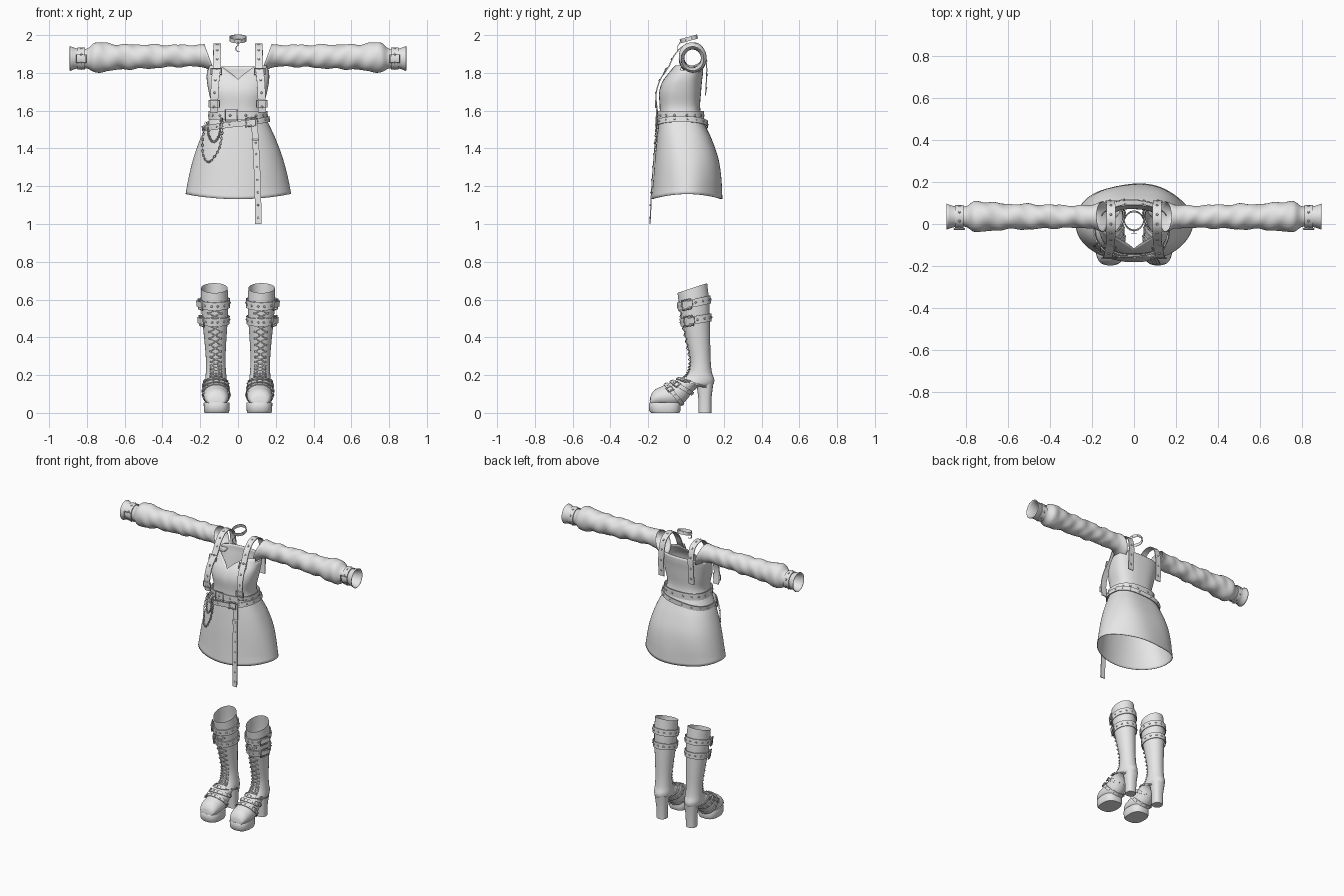
import bpy, bmesh
from math import sin, cos, pi, tau
from mathutils import Vector as V, Matrix

cube = bpy.data.objects.get("Cube")
if cube:
    bpy.data.objects.remove(cube)

grey = bpy.data.materials.new("plain_grey")
grey.use_nodes = True
grey.diffuse_color = (0.8, 0.8, 0.8, 1)
grey.node_tree.nodes["Principled BSDF"].inputs["Base Color"].default_value = grey.diffuse_color


# ---- helpers ----
def sample(tab, k):
    """Smooth interpolation of a table keyed by its first column."""
    n = len(tab)
    i = max([j for j in range(n - 1) if tab[j][0] <= k], default=0)
    h = tab[i + 1][0] - tab[i][0]
    t = min(1, max(0, (k - tab[i][0]) / h))

    def slope(j, c):
        lo, hi = max(0, j - 1), min(n - 1, j + 1)
        return (tab[hi][c] - tab[lo][c]) / (tab[hi][0] - tab[lo][0])
    return [(2*t**3 - 3*t*t + 1) * tab[i][c] + (t**3 - 2*t*t + t) * h * slope(i, c)
            + (3*t*t - 2*t**3) * tab[i + 1][c] + (t**3 - t*t) * h * slope(i + 1, c)
            for c in range(1, len(tab[0]))]


def smooth_path(points, n):
    tab = [(i, *p) for i, p in enumerate(points)]
    return [V(sample(tab, (len(points) - 1) * i / n)) for i in range(n + 1)]


def power(c, e):
    return (1 if c >= 0 else -1) * abs(c) ** (2 / e)


def loft(rings, loop=False, caps=False):
    bm = bmesh.new()
    rows = [[bm.verts.new(p) for p in r] for r in rings]
    n = len(rows[0])
    for i in range(len(rows) if loop else len(rows) - 1):
        a, b = rows[i], rows[(i + 1) % len(rows)]
        for j in range(n):
            k = (j + 1) % n
            bm.faces.new((a[j], a[k], b[k], b[j]))
    if caps:
        bm.faces.new(rows[0])
        bm.faces.new(rows[-1])
    return bm


def finish(name, bm, thick=0):
    bmesh.ops.recalc_face_normals(bm, faces=bm.faces)
    me = bpy.data.meshes.new(name)
    bm.to_mesh(me)
    bm.free()
    me.materials.append(grey)
    me.shade_smooth()
    me.set_sharp_from_angle(angle=0.7)
    ob = bpy.data.objects.new(name, me)
    bpy.context.collection.objects.link(ob)
    if thick:
        ob.modifiers.new("cloth", 'SOLIDIFY').thickness = thick
    return ob


def strip(name, path, side, w, t=0.006, loop=False, every=0):
    """Flat leather band along a path, with a stud on every n-th point."""
    n = len(path)
    mid = sum(path, V()) / n
    rings, spots = [], []
    for i, p in enumerate(path):
        a = path[(i - 1) % n] if loop else path[max(0, i - 1)]
        b = path[(i + 1) % n] if loop else path[min(n - 1, i + 1)]
        s = V(side[i] if isinstance(side, list) else side).normalized()
        out = (b - a).cross(s).normalized()
        if out.dot(p - mid) < 0:
            out = -out
        e, o = s * w / 2, out * t
        rings.append([p + e, p - e, p - e + o, p + e + o])
        if every and i % every == every // 2:
            spots.append((p + o * 1.2, out))
    bm = loft(rings, loop, not loop)
    for p, out in spots:
        m = Matrix.Translation(p) @ out.to_track_quat('Z', 'X').to_matrix().to_4x4()
        bmesh.ops.create_cone(bm, cap_ends=True, segments=8, radius1=w * 0.17,
                              radius2=w * 0.1, depth=0.005, matrix=m)
    return finish(name, bm)


def wire(name, lines, r, cyclic=False):
    cu = bpy.data.curves.new(name, 'CURVE')
    cu.dimensions = '3D'
    cu.bevel_depth = r
    cu.bevel_resolution = 1
    for pts in lines:
        sp = cu.splines.new('POLY')
        sp.points.add(len(pts) - 1)
        for q, p in zip(sp.points, pts):
            q.co = (*p, 1)
        sp.use_cyclic_u = cyclic
    cu.materials.append(grey)
    ob = bpy.data.objects.new(name, cu)
    bpy.context.collection.objects.link(ob)


def buckle(name, p, u, v, w, h):
    u, v = V(u).normalized(), V(v).normalized()
    frame = [p + u * a * w / 2 + v * b * h / 2 for a, b in ((1, 1), (-1, 1), (-1, -1), (1, -1))]
    wire(name, [frame], 0.004, True)


# ---- dress: height, half width, front y, back y ----
BODY = [(1.13, .285, -.182, .192), (1.25, .262, -.172, .188), (1.35, .236, -.164, .173),
        (1.45, .2, -.154, .138), (1.52, .168, -.146, .105), (1.57, .146, -.14, .085),
        (1.62, .137, -.139, .075), (1.7, .155, -.142, .08), (1.76, .165, -.122, .085),
        (1.8, .165, -.092, .09), (1.85, .16, -.06, .09)]


def body(z, a, off=0):
    rx, f, b = sample(BODY, z)
    e = 2 + 0.5 * min(1, max(0, (z - 1.2) / 0.35))
    return V(((rx + off) * power(sin(a), e),
              (f + b) / 2 - ((b - f) / 2 + off) * power(cos(a), e), z))


def dress_point(v, a):
    hem = 1.132 + 0.027 * sin(a) ** 2
    x = abs(body(1.8, a).x)
    top = 1.765 + 0.075 * min(1, x / 0.1) ** 0.8 if cos(a) > 0 else 1.835
    if abs(sin(a)) > 0.93:
        top = 1.815
    fold = 0.004 * (1 - v) * sin(5 * a + 4 * v) * (1 - cos(a)) / 2
    return body(hem + (top - hem) * v, a, fold)


finish("dress", loft([[dress_point(r / 40, tau * j / 80) for j in range(80)]
                      for r in range(41)]), 0.004)

# ---- belts ----
ring = [tau * i / 64 for i in range(64)]
strip("waist_belt", [body(1.575, a, .006) for a in ring], (0, 0, 1), .045, loop=True, every=4)
strip("slanted_belt", [body(1.53 + .025 * sin(a), a, .01) for a in ring],
      (-.14, 0, 1), .03, loop=True, every=4)
buckle("waist_buckle", body(1.575, -.15, .017), (1, 0, 0), (0, 0, 1), .06, .06)
buckle("slanted_buckle", body(1.54, .3, .02), (1, 0, .14), (0, 0, 1), .05, .045)
drop = smooth_path([(.085, -.152, 1.56), (.095, -.163, 1.4), (.104, -.178, 1.2), (.108, -.187, 1)], 36)
strip("hanging_strap", drop, (1, 0, 0), .034, every=4)

# ---- sleeves: distance out, centre height, radius ----
SLEEVE = [(.15, 1.873, .079), (.2, 1.888, .06), (.32, 1.89, .058), (.5, 1.886, .064),
          (.62, 1.884, .066), (.7, 1.883, .075), (.76, 1.881, .078), (.795, 1.876, .054),
          (.83, 1.876, .051), (.86, 1.876, .055), (.89, 1.876, .066)]


def sleeve_point(x, a, sx, off=0):
    cz, r = sample(SLEEVE, x)
    ease = max(0, min(1, (x - .17) * 10, (.79 - x) * 12))
    r += off + ease * (.003 * sin(46 * x + 2 * a) + .002 * sin(75 * x - 3 * a))
    lean = .028 * cos(a) * max(0, (.3 - x) / .15)
    return V((sx * (x + lean), .035 + r * .93 * sin(a), cz + r * cos(a)))


SHOULDER = [(.127, -.147, 1.59), (.125, -.156, 1.68), (.12, -.135, 1.76), (.112, -.09, 1.83),
            (.11, -.06, 1.89), (.11, -.015, 1.938), (.11, .035, 1.948), (.11, .085, 1.92),
            (.112, .105, 1.85), (.115, .105, 1.76), (.115, .1, 1.68)]
for sx, tag in ((1, "left"), (-1, "right")):
    finish("sleeve_" + tag, loft([[sleeve_point(.15 + .74 * r / 70, tau * j / 32, sx)
                                   for j in range(32)] for r in range(71)]), 0.003)
    strip("wrist_band_" + tag, [sleeve_point(.83, tau * j / 32, sx, .002) for j in range(32)],
          (1, 0, 0), .04, loop=True, every=4)
    buckle("wrist_buckle_" + tag, sleeve_point(.83, -pi / 2, sx, .012),
           (1, 0, 0), (0, 0, 1), .05, .04)
    path = smooth_path([(sx * x, y, z) for x, y, z in SHOULDER], 60)
    strip("shoulder_strap_" + tag, path, (1, 0, 0), .042, every=5)
    for z in (1.64, 1.81):
        p = min(path[:30], key=lambda q: abs(q.z - z))
        buckle("strap_buckle_" + tag, p + V((0, -.008, 0)), (1, 0, 0),
               (0, .4 if z > 1.7 else 0, 1), .055, .035)


# ---- hanging chains of small links ----
def chain(name, points):
    path = smooth_path(points, 38)
    links = []
    for i, (a, b) in enumerate(zip(path, path[1:])):
        t = (b - a).normalized()
        s = V((0, 1, 0)) if i % 2 else t.cross(V((0, 1, 0))).normalized()
        links.append([(a + b) / 2 + t * .008 * cos(k * tau / 8) + s * .005 * sin(k * tau / 8)
                      for k in range(8)])
    wire(name, links, .0016, True)


chain("long_chain", [(-.17, -.09, 1.54), (-.188, -.1, 1.45), (-.183, -.115, 1.36),
                     (-.15, -.145, 1.33), (-.105, -.16, 1.39), (-.085, -.16, 1.47), (-.082, -.155, 1.56)])
chain("short_chain", [(-.16, -.1, 1.54), (-.155, -.125, 1.47), (-.13, -.15, 1.435),
                      (-.1, -.157, 1.47), (-.09, -.155, 1.56)])

# ---- choker with crescent pendant ----
strip("choker", [V((.043 * sin(a), .015 - .043 * cos(a), 1.98 - .012 * cos(a))) for a in ring],
      (0, -.27, .96), .022, .003, True, 8)
wire("pendant_link", [[(0, -.032, 1.962), (0, -.04, 1.945)]], .002)
outer = [V((.018 * cos(a), 0, .018 * sin(a))) for a in [pi * (.4 + 1.3 * i / 16) for i in range(17)]]
moon = [[p * 1.0 + V((0, y, 0)), p * (1 - .38 * sin(pi * i / 16)) + V((0, y, 0))]
        for y in (-.002, .002) for i, p in enumerate(outer)]
bm = loft([moon[i] + moon[i + 17][::-1] for i in range(17)], caps=True)
finish("crescent_pendant", bm).location = (.003, -.044, 1.928)

# ---- boots: step, front y/z, back y/z, half width ----
BOOT = [(0, -.045, .635, .112, .687, .07), (1, -.035, .56, .122, .595, .072),
        (2, -.02, .475, .126, .5, .067), (3, .002, .38, .128, .385, .058),
        (4, .02, .29, .13, .285, .052), (5, .018, .235, .137, .215, .053),
        (6, 0, .2, .15, .172, .056), (7, -.03, .185, .132, .138, .058),
        (8, -.06, .172, .055, .13, .06), (9, -.095, .155, -.005, .06, .065),
        (10, -.13, .14, -.06, .035, .068), (11, -.165, .122, -.135, .035, .063),
        (12, -.185, .095, -.18, .035, .048), (13, -.192, .065, -.19, .035, .025)]


def boot_point(s, a, sx, off=0):
    fy, fz, by, bz, hw = sample(BOOT, s)
    c, d = V((0, (fy + by) / 2, (fz + bz) / 2)), V((0, fy - by, fz - bz)) / 2
    p = c + d * (1 + off / d.length) * cos(a)
    return V((sx * (.113 + .018 * c.z + (hw + off) * sin(a)), p.y, p.z))


def block(name, sx, rows, e):
    """Stack of rounded outlines: height, centre y, half length, half width."""
    finish(name, loft([[V((sx * .113 + w * power(sin(a), e), y - l * power(cos(a), e), z))
                        for a in ring[::2]] for z, y, l, w in rows], caps=True))


for sx, tag in ((1, "left"), (-1, "right")):
    bm = loft([[boot_point(s / 4, tau * j / 40, sx) for j in range(40)] for s in range(53)])
    bmesh.ops.holes_fill(bm, edges=[e for e in bm.edges if e.is_boundary
                                    and all(v.co.z < .3 for v in e.verts)], sides=0)
    finish("boot_" + tag, bm)
    block("platform_sole_" + tag, sx, [(0, -.11, .075, .063), (.012, -.112, .083, .067),
                                       (.05, -.113, .084, .069), (.056, -.113, .08, .066)], 2.6)
    block("heel_" + tag, sx, [(0, .1, .034, .034), (.08, .1, .035, .036), (.16, .1, .045, .047)], 2.4)
    # straps around the calf and instep
    for s, w, off in ((.95, .042, .005), (1.95, .042, .005), (7.3, .022, .003),
                      (8.4, .022, .003), (9.3, .022, .003)):
        loop = [boot_point(s, a, sx, off) for a in ring]
        side = [boot_point(s - .2, a, sx) - boot_point(s + .2, a, sx) for a in ring]
        strip("boot_strap_" + tag, loop, side, w, .005, True, 5)
        p = boot_point(s, 1.1, sx, off + .008)
        t = boot_point(s, 1.3, sx, off) - boot_point(s, .9, sx, off)
        buckle("boot_buckle_" + tag, p, t, side[11], w * 1.2, w * 1.25)
        if s < 3:
            tip = [boot_point(s, a, sx, o) for a, o in ((.9, .008), (1.2, .015), (1.5, .022))]
            strip("strap_tip_" + tag, tip, side[14], w * .75, .004)
    # crossed laces with eyelets
    laces = [[boot_point(.7 + i * .36, m * (.5 if i % 2 else -.5) * (1 - k / 4 if i < 0 else 1), sx, .004)
              for i in range(17) for k in (0,)] for m in (1, -1)]
    cross = []
    for row in laces:
        for a, b in zip(row, row[1:]):
            m = (a + b) / 2 + V((0, -.011, 0))
            cross.append([a, m, b])
    wire("laces_" + tag, cross, .0028)
    wire("eyelets_" + tag, [[p + V((.005 * cos(k * pi / 3), -.002, .005 * sin(k * pi / 3)))
                             for k in range(6)] for row in laces for p in row], .0018, True)
